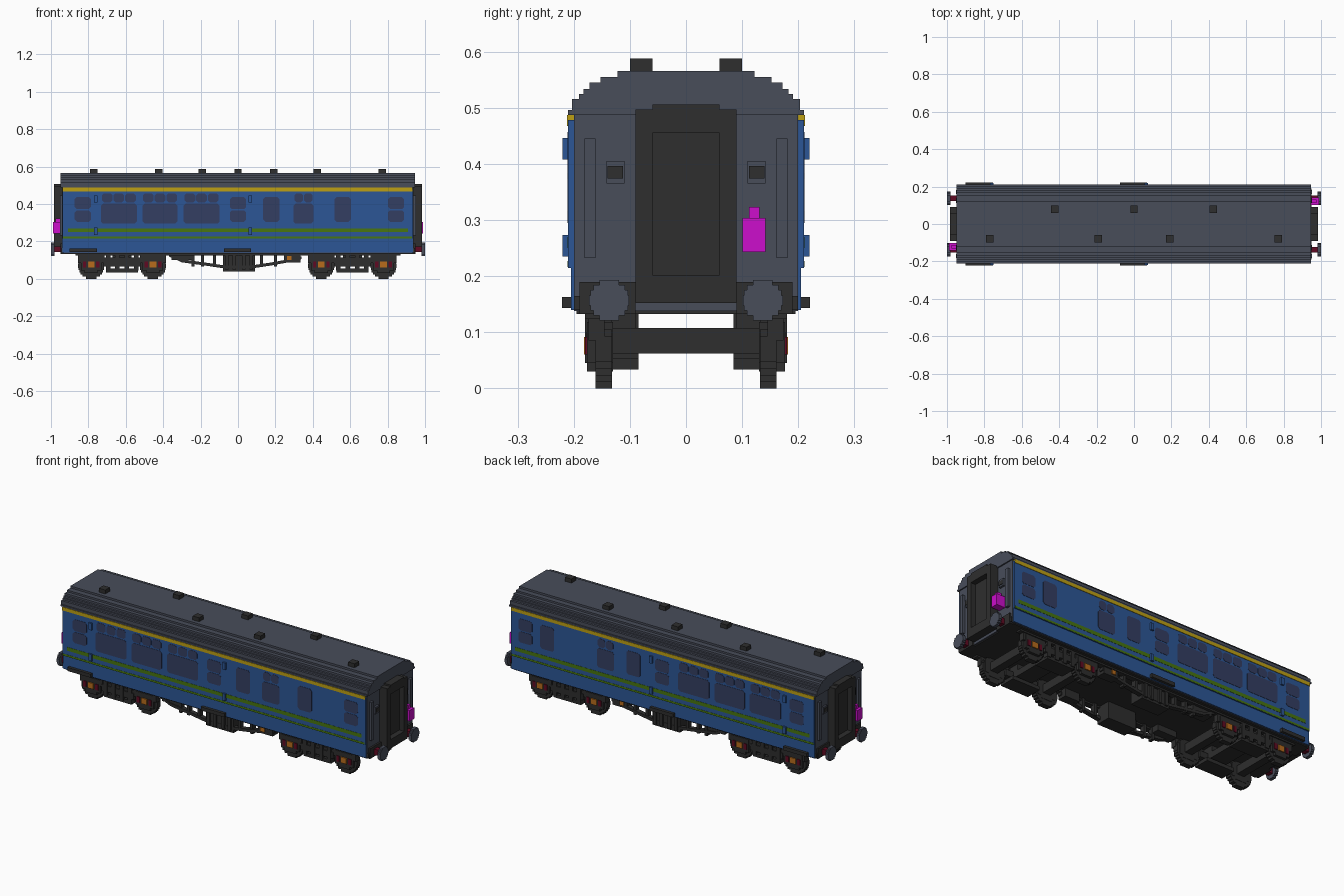
import bpy, bmesh, math

cube = bpy.data.objects.get("Cube")
if cube:
    bpy.data.objects.remove(cube, do_unlink=True)


def srgb(c):
    return tuple((v / 255 / 12.92 if v < 11 else ((v / 255 + 0.055) / 1.055) ** 2.4) for v in c) + (1.0,)


def material(name, rgb):
    m = bpy.data.materials.new(name)
    m.use_nodes = True
    m.diffuse_color = srgb(rgb)
    m.node_tree.nodes["Principled BSDF"].inputs["Base Color"].default_value = srgb(rgb)
    return m


GREY = material("roof grey", (72, 77, 90))
BLUE = material("coach blue", (44, 86, 150))
GLASS = material("window glass", (52, 62, 98))
YELLOW = material("stripe yellow", (190, 160, 20))
GREEN = material("stripe green", (72, 118, 16))
BLACK = material("underframe black", (46, 46, 46))
MAGENTA = material("lamp magenta", (204, 14, 204))
MAROON = material("buffer maroon", (96, 10, 34))
ORANGE = material("axlebox orange", (184, 108, 28))


def finish(bm, name, mat):
    bmesh.ops.recalc_face_normals(bm, faces=bm.faces)
    me = bpy.data.meshes.new(name)
    bm.to_mesh(me)
    bm.free()
    me.materials.append(mat)
    ob = bpy.data.objects.new(name, me)
    bpy.context.collection.objects.link(ob)
    return ob


def boxes(name, mat, spans):
    """One object made of boxes, each given as (x0, x1, y0, y1, z0, z1)."""
    bm = bmesh.new()
    for x0, x1, y0, y1, z0, z1 in spans:
        vs = bmesh.ops.create_cube(bm, size=1)["verts"]
        for v in vs:
            v.co = ((x0 + x1) / 2 + v.co.x * (x1 - x0), (y0 + y1) / 2 + v.co.y * (y1 - y0),
                    (z0 + z1) / 2 + v.co.z * (z1 - z0))
    return finish(bm, name, mat)


def prisms(name, mat, items):
    """One object of extruded outlines: (axis, outline, start, end)."""
    bm = bmesh.new()
    for axis, outline, a, b in items:
        put = (lambda u, w, d: (d, u, w)) if axis == "x" else (lambda u, w, d: (u, d, w))
        lo = [bm.verts.new(put(u, w, a)) for u, w in outline]
        hi = [bm.verts.new(put(u, w, b)) for u, w in outline]
        bm.faces.new(lo)
        bm.faces.new(hi)
        for i in range(len(lo)):
            j = (i + 1) % len(lo)
            bm.faces.new((lo[i], lo[j], hi[j], hi[i]))
    return finish(bm, name, mat)


def both_y(spans):
    return spans + [(a, b, -d, -c, e, f) for a, b, c, d, e, f in spans]


def both_x(spans):
    return spans + [(-b, -a, c, d, e, f) for a, b, c, d, e, f in spans]


def turned(spans):
    """Repeat on the other end, rotated half a turn."""
    return spans + [(-b, -a, -d, -c, e, f) for a, b, c, d, e, f in spans]


def stair_disc(cu, cw, r, steps):
    """Circle outline cut into square stair steps."""
    quarter = []
    for i in range(steps):
        a = r * (i + 1) / steps
        h = math.sqrt(max(r * r - (r * (i + 0.5) / steps) ** 2, 0))
        quarter += [(h, r * i / steps), (h, a)]
    quarter = quarter[1:]
    half = quarter + [(-u, w) for u, w in reversed(quarter)]
    return [(cu + u, cw + w) for u, w in half + [(-u, -w) for u, w in half]]


def rounded(x0, x1, z0, z1, c=0.011):
    return [(x0 + c, z0), (x1 - c, z0), (x1, z0 + c), (x1, z1 - c),
            (x1 - c, z1), (x0 + c, z1), (x0, z1 - c), (x0, z0 + c)]


# Body: grey core with blue side panels
boxes("body_core", GREY, [(-0.94, 0.938, -0.2, 0.2, 0.138, 0.5)])
boxes("side_panel", BLUE, both_y([(-0.938, 0.935, 0.19, 0.21, 0.215, 0.478),
                                  (-0.938, 0.935, 0.19, 0.205, 0.14, 0.215)]))
boxes("yellow_stripe", YELLOW, both_y([(-0.938, 0.932, 0.2, 0.2125, 0.468, 0.487)]))
boxes("green_stripe", GREEN, both_y([(-0.91, 0.91, 0.2, 0.2112, 0.25, 0.27),
                                     (-0.935, 0.93, 0.2, 0.2112, 0.216, 0.227)]))

# Stepped roof
steps = [(0.21, 0.496), (0.203, 0.516), (0.191, 0.525), (0.183, 0.534),
         (0.172, 0.545), (0.152, 0.555), (0.122, 0.566)]
right = [(0.21, 0.487)]
for k, (y, z) in enumerate(steps):
    right += ([(y, steps[k - 1][1])] if k else []) + [(y, z)]
prisms("roof", GREY, [("x", right + [(-y, z) for y, z in reversed(right)], -0.95, 0.945)])

# Roof vents, staggered on two rows
vents = [(x, 0.08) for x in (-0.425, 0, 0.425)] + [(x, -0.08) for x in (-0.77, -0.19, 0.19, 0.77)]
boxes("roof_vent", BLACK, [(x - 0.02, x + 0.02, y - 0.02, y + 0.02, 0.56, 0.588) for x, y in vents])

# Windows: the lone vestibule pane sits differently on each side
panes = {-1: [], 1: []}
for s, lone in ((-1, 0.56), (1, 0.71)):
    for x in (-0.83, 0.0, 0.845):
        panes[s] += [rounded(x - 0.043, x + 0.043, 0.305, 0.366), rounded(x - 0.043, x + 0.043, 0.373, 0.437)]
    for x in (0.178, lone):
        panes[s].append(rounded(x - 0.043, x + 0.043, 0.305, 0.437))
    for x, hw, n in ((-0.637, 0.096, 3), (-0.417, 0.093, 3), (-0.195, 0.096, 3), (0.35, 0.053, 2)):
        panes[s].append(rounded(x - hw, x + hw, 0.295, 0.402))
        w = 0.062 if n == 3 else 0.05
        for i in range(n):
            cx = x + (i - (n - 1) / 2) * w
            panes[s].append(rounded(cx - w * 0.46, cx + w * 0.46, 0.409, 0.457))
prisms("window_pane", GLASS, [("y", p, s * 0.205, s * 0.2115) for s in panes for p in panes[s]])

# Door hinges and footsteps
boxes("door_hinge", BLUE, both_y([(x - 0.009, x + 0.009, 0.2, 0.22, z, z + 0.038)
                                  for x in (-0.76, 0.066) for z in (0.235, 0.408)]))
boxes("footstep", BLACK, both_y([(-0.9, -0.755, 0.19, 0.221, 0.143, 0.163),
                                 (-0.075, 0.07, 0.19, 0.221, 0.143, 0.163)]))

# Gangway connection on each end, with a recessed door
boxes("gangway_frame", BLACK, both_x([(0.93, 0.985, -0.09, -0.06, 0.152, 0.497),
                                      (0.93, 0.985, 0.06, 0.09, 0.152, 0.497),
                                      (0.93, 0.985, -0.06, 0.06, 0.455, 0.506),
                                      (0.93, 0.985, -0.06, 0.06, 0.152, 0.202)]))
boxes("gangway_door", BLACK, both_x([(0.93, 0.955, -0.06, 0.06, 0.2, 0.456)]))

# End fittings
boxes("end_handrail", GREY, both_x(both_y([(0.93, 0.952, 0.161, 0.181, 0.232, 0.445)])))
boxes("lamp_bracket", GREY, both_x(both_y([(0.93, 0.95, 0.11, 0.142, 0.365, 0.405)])))
boxes("bracket_plate", BLACK, both_x(both_y([(0.945, 0.953, 0.112, 0.14, 0.374, 0.396)])))
boxes("tail_lamp", MAGENTA, turned([(0.935, 0.99, 0.101, 0.142, 0.243, 0.304),
                                    (0.95, 0.975, 0.112, 0.131, 0.304, 0.323)]))

# Buffers
boxes("headstock", BLACK, both_x(both_y([(0.92, 0.948, 0.09, 0.19, 0.133, 0.19),
                                         (0.92, 0.945, 0.19, 0.2, 0.14, 0.165)])))
boxes("buffer_shank", MAROON, both_x(both_y([(0.94, 0.986, 0.122, 0.152, 0.142, 0.174)])))
prisms("buffer_head", GREY, [("x", stair_disc(y, 0.157, 0.036, 4), sx * 0.982, sx * 1.0)
                             for sx in (-1, 1) for y in (-0.137, 0.137)])

# Underframe: floor, solebars, equipment boxes and truss rods
boxes("floor", BLACK, [(-0.93, 0.93, -0.195, 0.195, 0.133, 0.14)])
boxes("solebar", BLACK, both_y([(-0.87, 0.87, 0.15, 0.18, 0.124, 0.14)]))
boxes("equipment_box", BLACK, both_y(
    [(-0.08, 0.09, 0.085, 0.168, 0.04, 0.135), (0.245, 0.335, 0.12, 0.172, 0.088, 0.135),
     (-0.355, -0.235, 0.1, 0.165, 0.1, 0.135), (-0.08, 0.09, 0.165, 0.18, 0.13, 0.162)] +
    [(x - 0.009, x + 0.009, 0.16, 0.178, 0.05, 0.135) for x in (-0.06, -0.02, 0.03, 0.07)]))
boxes("equipment_label", ORANGE, both_y([(0.262, 0.287, 0.165, 0.178, 0.1, 0.122)]))
rod = [(-0.37, 0.12), (-0.3, 0.088), (-0.17, 0.07), (-0.07, 0.055), (0.07, 0.055), (0.17, 0.07),
       (0.27, 0.088), (0.34, 0.105)]
outline = rod + [(x, z + 0.016) for x, z in reversed(rod)]
prisms("truss_rod", BLACK, [("y", outline, s * 0.145, s * 0.17) for s in (-1, 1)])
boxes("truss_post", BLACK, both_y([(x - 0.008, x + 0.008, 0.14, 0.168, 0.065, 0.135)
                                   for x in (-0.24, -0.19, -0.125, 0.125, 0.2)]))

# Bogies
axles = (-0.785, -0.455, 0.445, 0.778)
prisms("wheel", BLACK, [("y", stair_disc(x, 0.07, 0.07, 6), s * 0.132, s * 0.161) for x in axles for s in (-1, 1)])
boxes("axle", BLACK, [(x - 0.022, x + 0.022, -0.135, 0.135, 0.062, 0.108) for x in axles])
frames = []
for c in (-0.62, 0.612):
    frames += [(c - 0.235, c + 0.235, 0.15, 0.172, 0.098, 0.115),    # side frame
               (c - 0.1, c + 0.1, 0.12, 0.178, 0.066, 0.1),          # bolster end
               (c - 0.085, c + 0.085, 0.085, 0.175, 0.034, 0.054),   # spring plank
               (c - 0.05, c + 0.05, 0.09, 0.15, 0.1, 0.135)]         # body pivot
    frames += [(c + d - 0.012, c + d + 0.012, 0.15, 0.18, 0.045, 0.125) for d in (-0.075, -0.025, 0.025, 0.075)]
for x in axles:
    frames += [(x - 0.055, x + 0.055, 0.13, 0.176, 0.045, 0.118),    # axlebox guard
               (x - 0.035, x + 0.035, 0.13, 0.176, 0.03, 0.045),
               (x - 0.07, x + 0.07, 0.145, 0.174, 0.085, 0.13)]
boxes("bogie_frame", BLACK, both_y(frames))
boxes("bogie_transom", BLACK, [(c - 0.05, c + 0.05, -0.13, 0.13, 0.066, 0.1) for c in (-0.62, 0.612)])
boxes("axlebox_spring", MAROON, both_y([(x + d - 0.009, x + d + 0.009, 0.17, 0.18, 0.06, 0.092)
                                        for x in axles for d in (-0.036, 0.036)]))
boxes("axlebox_cover", ORANGE, both_y([(x - 0.018, x + 0.018, 0.17, 0.182, 0.06, 0.092) for x in axles]))
